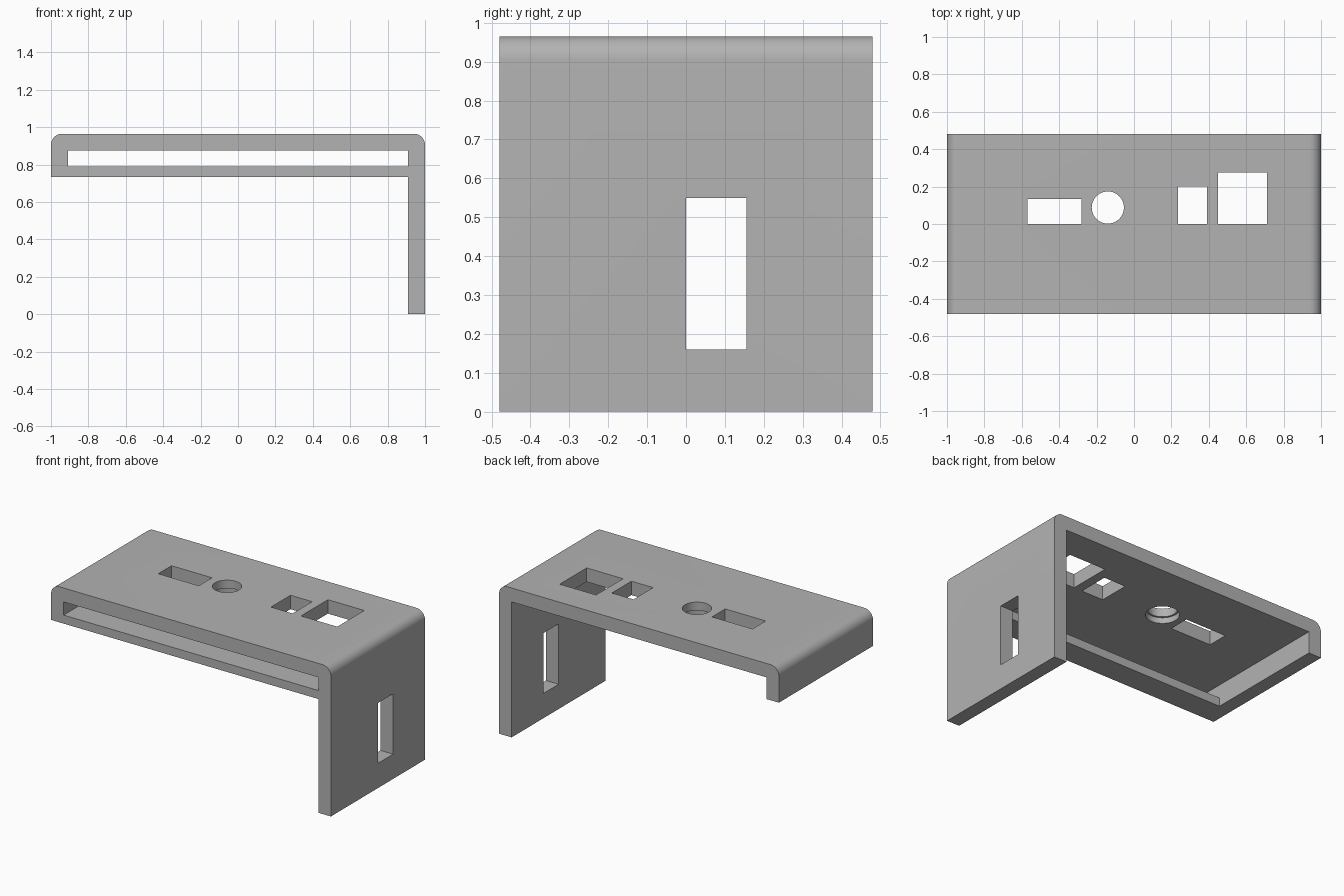
import bpy, bmesh
from math import sin, cos, pi

if "Cube" in bpy.data.objects:
    bpy.data.objects.remove(bpy.data.objects["Cube"], do_unlink=True)

HALF, TOP, RIM, R = 0.48, 0.965, 0.735, 0.06
INNER, CEIL = 0.91, 0.875

grey = bpy.data.materials.new("plain grey")
grey.use_nodes = True
colour = (0.45, 0.45, 0.45, 1)
grey.diffuse_color = colour
grey.node_tree.nodes["Principled BSDF"].inputs["Base Color"].default_value = colour


def finish(name, bm):
    bmesh.ops.recalc_face_normals(bm, faces=bm.faces)
    mesh = bpy.data.meshes.new(name)
    bm.to_mesh(mesh)
    bm.free()
    mesh.materials.append(grey)
    ob = bpy.data.objects.new(name, mesh)
    bpy.context.collection.objects.link(ob)
    return ob


def prism(name, points, direction):
    bm = bmesh.new()
    face = bm.faces.new([bm.verts.new(p) for p in points])
    ext = bmesh.ops.extrude_face_region(bm, geom=[face])
    verts = [v for v in ext["geom"] if isinstance(v, bmesh.types.BMVert)]
    bmesh.ops.translate(bm, verts=verts, vec=direction)
    return finish(name, bm)


def box(name, x, y, z):
    pts = [(x[0], y[0], z[0]), (x[1], y[0], z[0]), (x[1], y[1], z[0]), (x[0], y[1], z[0])]
    return prism(name, pts, (0, 0, z[1] - z[0]))


def disc(name, x, y, r, z):
    ring = [2 * pi * i / 64 for i in range(64)]
    return prism(name, [(x + r * cos(a), y + r * sin(a), z[0]) for a in ring], (0, 0, z[1] - z[0]))


# Solid bracket: plate with rounded shoulders and one long leg
def shoulder(cx, start):
    steps = 10
    return [(cx + R * cos(start + i * pi / 2 / steps), -HALF,
             TOP - R + R * sin(start + i * pi / 2 / steps)) for i in range(steps + 1)]


outline = [(-1, -HALF, RIM), (INNER, -HALF, RIM), (INNER, -HALF, 0), (1, -HALF, 0)]
outline += shoulder(1 - R, 0) + shoulder(R - 1, pi / 2)
bracket = prism("bracket", outline, (0, 2 * HALF, 0))

# Cavity behind the front lip, slot above the lip, and the openings
span, through = (-INNER, INNER), (0.8, 1.1)
cutters = [
    box("cavity", span, (-0.32, 0.6), (0.6, CEIL)),
    box("slot", span, (-0.6, 0.6), (0.79, CEIL)),
    box("wide_window", (-0.57, -0.28), (0, 0.135), through),
    box("small_window", (0.235, 0.39), (0, 0.2), through),
    box("large_window", (0.45, 0.71), (0, 0.275), through),
    box("leg_window", (0.8, 1.1), (0, 0.155), (0.16, 0.55)),
    disc("round_hole", -0.14, 0.088, 0.086, through),
    disc("hole_recess", -0.14, 0.088, 0.098, (0.8, 0.912)),
]
bpy.ops.object.select_all(action="DESELECT")
bracket.select_set(True)
bpy.context.view_layer.objects.active = bracket
for cutter in cutters:
    cutter.hide_render = True
    mod = bracket.modifiers.new(cutter.name, "BOOLEAN")
    mod.operation, mod.solver, mod.object = "DIFFERENCE", "EXACT", cutter
    bpy.ops.object.modifier_apply(modifier=mod.name)
    bpy.data.objects.remove(cutter, do_unlink=True)

bpy.ops.object.shade_smooth_by_angle(angle=pi / 6)
